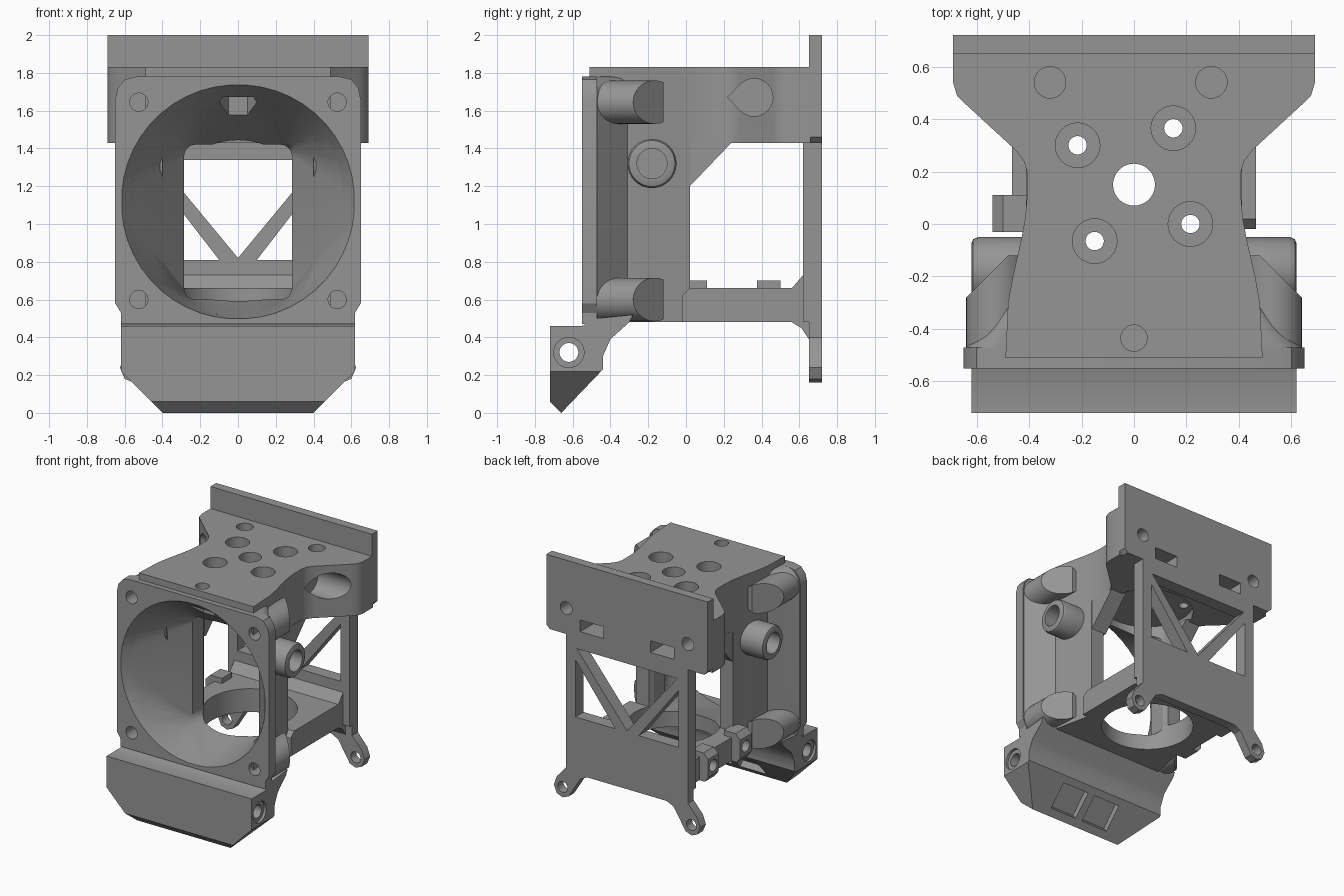
import bpy, bmesh
from math import sin, cos, pi, radians

if "Cube" in bpy.data.objects:
    bpy.data.objects.remove(bpy.data.objects["Cube"], do_unlink=True)

grey = bpy.data.materials.new("mid_grey")
grey.use_nodes = True
COLOUR = (0.30, 0.30, 0.30, 1)
grey.diffuse_color = COLOUR
for node in grey.node_tree.nodes:
    if node.type == 'BSDF_PRINCIPLED':
        node.inputs["Base Color"].default_value = COLOUR
parts, cutters = [], []


def loft(name, rings, cutter=False):
    """Skin a list of equal-length point rings and cap both ends."""
    bm = bmesh.new()
    rows = [[bm.verts.new(p) for p in ring] for ring in rings]
    n = len(rows[0])
    for a, b in zip(rows, rows[1:]):
        for i in range(n):
            j = (i + 1) % n
            bm.faces.new((a[i], a[j], b[j], b[i]))
    bm.faces.new(rows[0])
    bm.faces.new(rows[-1])
    bmesh.ops.recalc_face_normals(bm, faces=bm.faces)
    mesh = bpy.data.meshes.new(name)
    bm.to_mesh(mesh)
    bm.free()
    mesh.materials.append(grey)
    obj = bpy.data.objects.new(name, mesh)
    bpy.context.scene.collection.objects.link(obj)
    obj.hide_render = cutter
    (cutters if cutter else parts).append(obj)
    return obj


def place(axis, p, t):
    return {'x': (t, *p), 'y': (p[0], t, p[1]), 'z': (*p, t)}[axis]


def prism(name, axis, pts, a, b, cutter=False):
    return loft(name, [[place(axis, p, t) for p in pts] for t in (a, b)], cutter)


def circle(c, r, n=32):
    return [(c[0] + r * cos(2 * pi * i / n), c[1] + r * sin(2 * pi * i / n)) for i in range(n)]


def hole(axis, c, r, a, b, n=32):
    return prism("hole_cutter", axis, circle(c, r, n), a, b, True)


def mirrored(pts):
    return pts + [(-x, y) for x, y in reversed(pts)]


def rect(x0, x1, y0, y1):
    return [(x0, y0), (x1, y0), (x1, y1), (x0, y1)]


def round_rect(cz, hx, hz, r, n=12):
    pts = []
    for k, (sx, sz) in enumerate([(1, 1), (-1, 1), (-1, -1), (1, -1)]):
        for i in range(n):
            a = pi / 2 * (k + i / (n - 1))
            pts.append((sx * (hx - r) + r * cos(a), cz + sz * (hz - r) + r * sin(a)))
    return pts


def cut(obj, *tools):
    for t in tools:
        m = obj.modifiers.new("cut", 'BOOLEAN')
        m.operation, m.solver, m.object = 'DIFFERENCE', 'EXACT', t
    bpy.context.view_layer.update()
    dg = bpy.context.evaluated_depsgraph_get()
    mesh = bpy.data.meshes.new_from_object(obj.evaluated_get(dg))
    obj.modifiers.clear()
    obj.data = mesh


SCREWS = [(s * 0.525, z) for s in (-1, 1) for z in (0.6, 1.645)]
MID = (0, 0.15)

# Shared cutters: funnel (round mouth to square tunnel), fan screws, motor bore
mouth = [(0.625 * cos(2 * pi * (i + .5) / 48), 1.12 + 0.625 * sin(2 * pi * (i + .5) / 48)) for i in range(48)]
throat = round_rect(1.01, 0.285, 0.41, 0.06)
funnel = loft("funnel_cutter", [[place('y', p, y) for p in ring] for ring, y in
                                ((mouth, -0.56), (throat, -0.15), (throat, 0.12))], True)
screw_holes = [hole('y', c, 0.048, -0.6, -0.3) for c in SCREWS]
bore = hole('z', MID, 0.33, 0.3, 1.5, 64)
nut_slot = hole('z', (0, -0.435), 0.1, 1.3, 1.75, 6)

# Fan face and its flared back
face = prism("fan_plate", 'y', mirrored([(0.62, 0.47), (0.62, 0.53), (0.65, 0.58), (0.65, 1.66), (0.637, 1.72),
                                         (0.60, 1.765), (0.54, 1.78)]), -0.55, -0.47)
cut(face, funnel, *screw_holes)
flare = loft("fan_flare", [[place('y', p, y) for p in ring] for ring, y in
                           ((round_rect(1.15, 0.645, 0.63, 0.12), -0.475), (round_rect(1.15, 0.46, 0.63, 0.05), -0.29))])
cut(flare, funnel, nut_slot, *screw_holes)

# Duct body with the waisted side outline
waist = [(0.49, -0.51), (0.48, -0.3), (0.462, -0.2), (0.43, -0.06), (0.415, 0.02)]
body = prism("duct_body", 'z', mirrored(waist), 0.48, 1.43)
cut(body, funnel, bore)
for s in (-1, 1):
    prism("deck_gusset", 'x', [(0.0, 1.2), (0.02, 1.2), (0.25, 1.44), (0.0, 1.44)], s * 0.285, s * 0.412)

# Top deck with motor screw holes and side pockets
deck = prism("top_deck", 'z', mirrored(waist + [(0.408, 0.1), (0.408, 0.2), (0.42, 0.24), (0.45, 0.28), (0.64, 0.455),
                                                (0.675, 0.49), (0.69, 0.54), (0.69, 0.66)]), 1.43, 1.83)
tools = [funnel, hole('z', MID, 0.33, 1.3, 1.5, 64), nut_slot, hole('z', (0, -0.435), 0.05, 1.7, 1.9),
         hole('z', MID, 0.08, 1.3, 1.9)]
for c in ((-0.215, 0.30), (0.15, 0.365), (-0.15, -0.065), (0.215, 0.0)):
    tools += [hole('z', c, 0.085, 1.72, 1.9), hole('z', c, 0.035, 1.3, 1.9)]
for x in (-0.32, 0.295):
    tools.append(hole('z', (x, 0.54), 0.06, 1.65, 1.9))
teardrop = [(0.22, 1.67)] + [(0.36 + 0.1 * cos(a), 1.67 + 0.1 * sin(a))
                             for a in [radians(-135 + 15 * i) for i in range(19)]]
slots = [prism("slot_cutter", 'y', rect(x - 0.1, x + 0.1, 1.48, 1.57), 0.5, 0.8, True) for x in (-0.3, 0.3)]
plate_holes = [hole('y', (x, 1.63), 0.05, 0.56, 0.8) for x in (-0.52, 0.52)]
tools += [prism("teardrop_cutter", 'x', teardrop, s * 0.36, s * 0.8, True) for s in (-1, 1)]
cut(deck, *tools, *slots, *plate_holes)

# Back plate, upper
back = prism("back_plate", 'y', mirrored([(0.66, 1.43), (0.69, 1.46), (0.69, 2.0)]), 0.65, 0.72)
cut(back, *slots, *plate_holes)

# Back frame with braced window
frame = prism("back_frame", 'y', rect(-0.52, 0.52, 0.48, 1.44), 0.62, 0.72)
windows = [[(0, 0.82), (0.43, 1.34), (-0.43, 1.34)]]
windows += [[(s * 0.10, 0.81), (s * 0.44, 0.81), (s * 0.44, 1.25)] for s in (-1, 1)]
cut(frame, *[prism("window_cutter", 'y', w, 0.5, 0.8, True) for w in windows])

# Mounting ears
ears = prism("mounting_ears", 'y', mirrored([(0.52, 0.5), (0.52, 0.40), (0.60, 0.31), (0.625, 0.24), (0.60, 0.18),
                                             (0.55, 0.16), (0.5, 0.18), (0.40, 0.34), (0.34, 0.37)]), 0.65, 0.72)
cut(ears, *[hole('y', (x, 0.24), 0.042, 0.5, 0.8) for x in (-0.55, 0.55)])

# Lower shelf with round opening
shelf = prism("lower_shelf", 'x', [(-0.02, 0.48), (0.56, 0.48), (0.61, 0.45), (0.65, 0.39), (0.65, 0.74),
                                   (0.62, 0.73), (0.56, 0.66), (0.02, 0.66), (-0.02, 0.62)], -0.465, 0.465)
cut(shelf, bore)

# Side lugs on the shelf
for y0, y1 in ((-0.03, 0.11), (0.375, 0.5)):
    lug = prism("side_lug", 'y', [(-0.40, 0.48), (-0.51, 0.48), (-0.54, 0.52), (-0.54, 0.66), (-0.50, 0.70),
                                  (-0.40, 0.70)], y0, y1)
    cut(lug, hole('x', ((y0 + y1) / 2, 0.59), 0.045, -0.6, -0.44))

# Front foot with hinge hole, cut corners and underside pockets
foot = prism("front_foot", 'x', [(-0.72, 0.46), (-0.72, 0.06), (-0.66, 0.0), (-0.44, 0.23), (-0.44, 0.30),
                                 (-0.40, 0.39), (-0.30, 0.48), (-0.28, 0.52), (-0.48, 0.50), (-0.55, 0.46)], -0.62, 0.62)
tools = [funnel, hole('x', (-0.62, 0.32), 0.05, -0.8, 0.8)]
for s in (-1, 1):
    tools.append(hole('x', (-0.62, 0.32), 0.08, s * 0.6, s * 0.8))
    tools.append(prism("corner_cutter", 'y', [(s * 0.39, -0.01), (s * 0.8, -0.01), (s * 0.8, 0.40)], -0.9, 0, True))
    tools.append(prism("pocket_cutter", 'x', [(-0.60, 0.02), (-0.65, 0.08), (-0.51, 0.23), (-0.46, 0.17)],
                       s * 0.03, s * 0.26, True))
cut(foot, *tools)

# Screw pins with slanted ends
for (x, z), drill in zip(SCREWS, screw_holes):
    s = 1 if x > 0 else -1
    pin = prism("screw_pin", 'y', circle((x, z), 0.115), -0.5, -0.12)
    slant = prism("slant_cutter", 'z', [(s * px, py) for px, py in ((0.42, -0.06), (0.7, -0.34), (0.7, 0), (0.42, 0))],
                  z - 0.3, z + 0.3, True)
    cut(pin, slant, drill, funnel)

# Side bosses with rounded rims
for s in (-1, 1):
    rings = [[place('x', p, s * t) for p in circle((-0.18, 1.32), r)] for r, t in
             ((0.13, 0.40), (0.13, 0.595), (0.122, 0.613), (0.105, 0.62))]
    cut(loft("side_boss", rings), hole('x', (-0.18, 1.32), 0.08, s * 0.47, s * 0.7))

# Remove helpers and shade
for c in cutters:
    bpy.data.objects.remove(c, do_unlink=True)
bpy.ops.object.select_all(action='DESELECT')
for p in parts:
    p.select_set(True)
bpy.context.view_layer.objects.active = parts[0]
bpy.ops.object.shade_smooth_by_angle(angle=radians(30))
